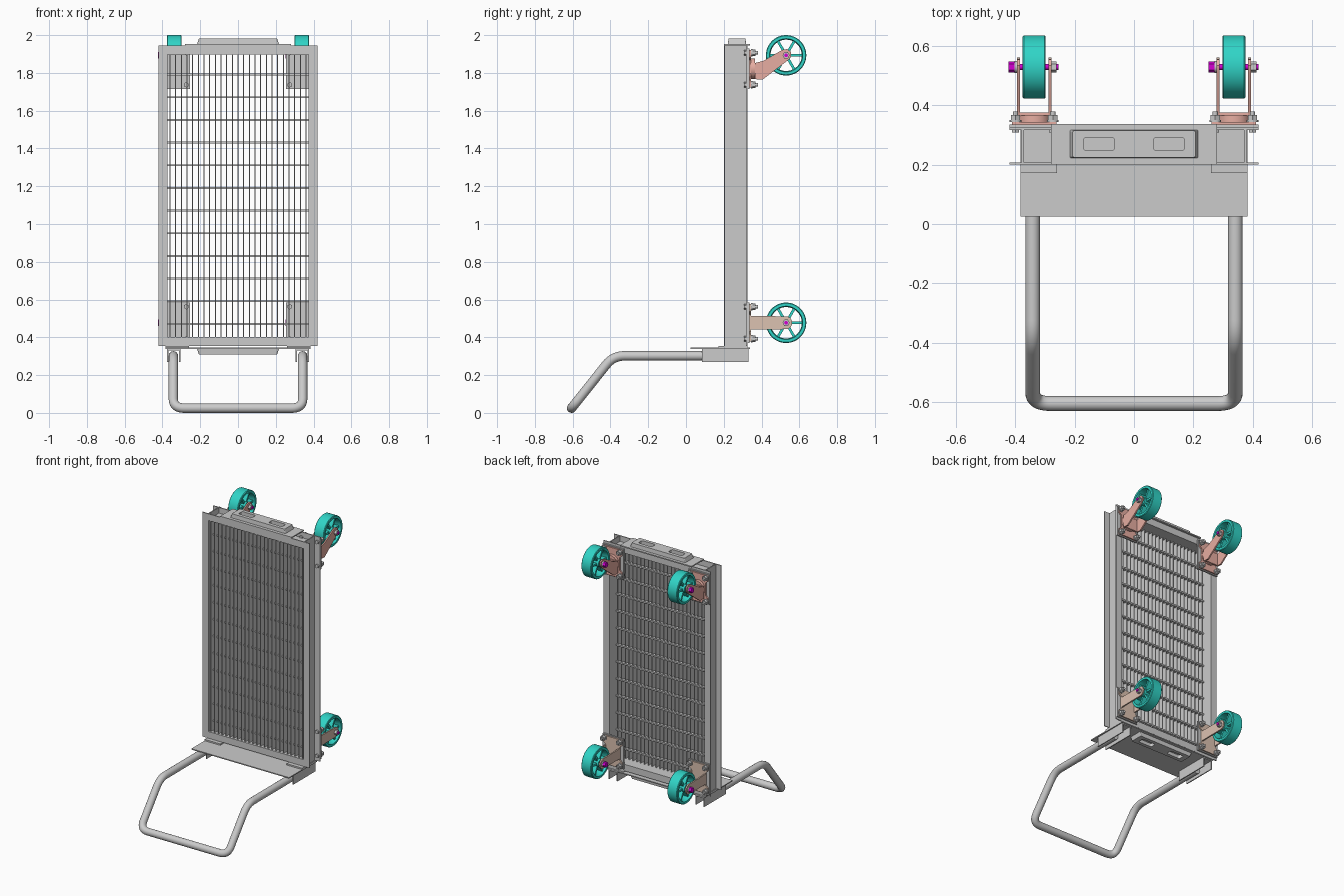
import bpy, bmesh, math
from mathutils import Vector, Matrix

if "Cube" in bpy.data.objects:
    bpy.data.objects.remove(bpy.data.objects["Cube"])


def material(name, rgb):
    m = bpy.data.materials.new(name)
    m.diffuse_color = (*rgb, 1)
    m.use_nodes = True
    m.node_tree.nodes["Principled BSDF"].inputs["Base Color"].default_value = m.diffuse_color
    return m


TEAL = material("teal", (0.03, 0.66, 0.57))
SALMON = material("salmon", (0.80, 0.42, 0.36))
TAN = material("tan", (0.72, 0.54, 0.44))
MAGENTA = material("magenta", (0.65, 0.0, 0.65))


def finish(name, bm, mat=None, smooth=False):
    bmesh.ops.recalc_face_normals(bm, faces=bm.faces)
    me = bpy.data.meshes.new(name)
    bm.to_mesh(me)
    bm.free()
    ob = bpy.data.objects.new(name, me)
    bpy.context.collection.objects.link(ob)
    if mat:
        me.materials.append(mat)
    if smooth:
        bpy.ops.object.select_all(action='DESELECT')
        ob.select_set(True)
        bpy.context.view_layer.objects.active = ob
        bpy.ops.object.shade_smooth_by_angle(angle=math.radians(35))
    return ob


def add_box(bm, x0, x1, y0, y1, z0, z1):
    m = Matrix.Translation(((x0 + x1) / 2, (y0 + y1) / 2, (z0 + z1) / 2))
    bmesh.ops.create_cube(bm, size=1, matrix=m @ Matrix.Diagonal((x1 - x0, y1 - y0, z1 - z0, 1)))


def boxes(name, items, mat=None):
    bm = bmesh.new()
    for b in items:
        add_box(bm, *b)
    return finish(name, bm, mat)


def add_cyl(bm, axis, p, r, length, n=24):
    """Cylinder centred at p along axis x or y."""
    rot = Matrix.Rotation(math.pi / 2, 4, 'Y' if axis == 'x' else 'X')
    bmesh.ops.create_cone(bm, cap_ends=True, segments=n, radius1=r, radius2=r, depth=length,
                          matrix=Matrix.Translation(p) @ rot)


def add_prism(bm, pts, lo, hi, to3d):
    """Extrude a closed 2D profile between lo and hi."""
    a = [bm.verts.new(to3d(u, v, lo)) for u, v in pts]
    b = [bm.verts.new(to3d(u, v, hi)) for u, v in pts]
    bm.faces.new(a)
    bm.faces.new(b[::-1])
    for i in range(len(pts)):
        j = (i + 1) % len(pts)
        bm.faces.new((a[i], a[j], b[j], b[i]))


def yz(u, v, w):
    return (w, u, v)


def xy(u, v, w):
    return (u, v, w)


# Frame: outward-opening channels on all four sides
Z0, Z1, XO, XI, F, B = 0.355, 1.945, 0.42, 0.372, 0.20, 0.325
T = 0.007
for s, side in ((-1, "left"), (1, "right")):
    lo, hi = sorted((s * XI, s * XO))
    wl, wh = sorted((s * XI, s * (XI + T)))
    boxes(side + "_rail", [(lo, hi, F, F + T, Z0, Z1), (lo, hi, B - T, B, Z0, Z1),
                           (wl, wh, F + T, B - T, Z0, Z1)])
for name, za, zb, w in (("bottom_rail", Z0, 0.402, 0.395), ("top_rail", 1.898, Z1, 1.898)):
    boxes(name, [(-XI, XI, F, F + T, za, zb), (-XI, XI, B - T, B, za, zb),
                 (-XI, XI, F + T, B - T, w, w + T)])

# Grating: deep upright bars with cross bars
boxes("grating_bars", [(x - 0.0025, x + 0.0025, 0.207, 0.252, 0.402, 1.898)
                       for x in (-0.36 + 0.03 * i for i in range(25))])
boxes("grating_cross_bars", [(-XI, XI, 0.232, 0.254, z - 0.005, z + 0.005)
                             for z in (0.471 + 0.12 * i for i in range(12))])


def rounded(cx, cy, hx, hy, r, n=5):
    pts = []
    for k, (sx, sy) in enumerate(((1, 1), (-1, 1), (-1, -1), (1, -1))):
        for i in range(n + 1):
            a = math.pi / 2 * (k + i / n)
            pts.append((cx + sx * (hx - r) + r * math.cos(a), cy + sy * (hy - r) + r * math.sin(a)))
    return pts


# End covers with a slotted raised pad
cut = bmesh.new()
for x in (-0.118, 0.118):
    for za, zb in ((1.957, 2.0), (0.29, 0.334)):
        add_prism(cut, rounded(x, 0.27, 0.053, 0.021, 0.01), za, zb, xy)
cutter = finish("slot_cutter", cut)
cutter.hide_render = True
cutter.hide_viewport = True
for name, za, zb in (("top_pad", 1.952, 1.981), ("bottom_pad", 0.339, 0.31)):
    bm = bmesh.new()
    a = [bm.verts.new((x, y, za)) for x, y in rounded(0, 0.27, 0.217, 0.048, 0.006)]
    b = [bm.verts.new((x, y, zb)) for x, y in rounded(0, 0.27, 0.207, 0.045, 0.006)]
    bm.faces.new(a)
    bm.faces.new(b[::-1])
    for i in range(len(a)):
        j = (i + 1) % len(a)
        bm.faces.new((a[i], a[j], b[j], b[i]))
    pad = finish(name, bm)
    mod = pad.modifiers.new("slots", 'BOOLEAN')
    mod.operation, mod.solver, mod.object = 'DIFFERENCE', 'EXACT', cutter
boxes("top_cover", [(-0.28, 0.28, F, 0.338, Z1, 1.953)])
boxes("toe_plate", [(-0.383, 0.383, 0.025, 0.338, 0.338, 0.345)])
boxes("toe_plate_spacers", [(-0.383, -0.26, 0.172, B, 0.345, Z0), (0.26, 0.383, 0.172, B, 0.345, Z0)])

# Handle sockets: inverted channels under the toe plate
for s, side in ((-1, "left"), (1, "right")):
    c = s * 0.34
    boxes(side + "_handle_socket", [(c - 0.035, c - 0.028, 0.085, 0.332, 0.27, 0.338),
                                    (c + 0.028, c + 0.035, 0.085, 0.332, 0.27, 0.338),
                                    (c - 0.028, c + 0.028, 0.085, 0.332, 0.331, 0.338)])

# Bent tube handle
corners = [Vector(p) for p in ((-0.342, 0.22, 0.302), (-0.342, -0.385, 0.302), (-0.342, -0.606, 0.025),
                               (0.342, -0.606, 0.025), (0.342, -0.385, 0.302), (0.342, 0.22, 0.302))]
path = [corners[0]]
for p, c, n in zip(corners, corners[1:], corners[2:]):
    a, b = c + (p - c).normalized() * 0.06, c + (n - c).normalized() * 0.06
    for i in range(9):
        t = i / 8
        path.append(a * (1 - t) ** 2 + c * 2 * t * (1 - t) + b * t * t)
path.append(corners[-1])
cu = bpy.data.curves.new("handle", 'CURVE')
cu.dimensions = '3D'
cu.bevel_depth, cu.bevel_resolution, cu.use_fill_caps = 0.025, 6, True
sp = cu.splines.new('POLY')
sp.points.add(len(path) - 1)
for pt, v in zip(sp.points, path):
    pt.co = (*v, 1)
sp.use_smooth = True
bpy.context.collection.objects.link(bpy.data.objects.new("handle", cu))


def wheel(name, c):
    """Six-spoke wheel turning on x."""
    bm = bmesh.new()
    n = 48
    for prof in ([(-0.039, 0.088), (-0.039, 0.103), (-0.035, 0.107), (0.035, 0.107), (0.039, 0.103),
                  (0.039, 0.088), (0.012, 0.083), (-0.012, 0.083)],
                 [(-0.039, 0.011), (-0.039, 0.026), (0.039, 0.026), (0.039, 0.011)]):
        rings = [[bm.verts.new((x, r * math.cos(2 * math.pi * i / n), r * math.sin(2 * math.pi * i / n)))
                  for x, r in prof] for i in range(n)]
        for i in range(n):
            a, b = rings[i], rings[(i + 1) % n]
            for j in range(len(prof)):
                k = (j + 1) % len(prof)
                bm.faces.new((a[j], a[k], b[k], b[j]))
    for i in range(6):
        new = bmesh.ops.create_cube(bm, size=1, matrix=Matrix.Rotation(i * math.pi / 3, 4, 'X')
                                    @ Matrix.Translation((0, 0.054, 0)) @ Matrix.Diagonal((0.05, 0.064, 0.014, 1)))
    bmesh.ops.translate(bm, verts=bm.verts, vec=c)
    finish(name, bm, TEAL, True)


def caster(name, cx, pz, wz, swivel):
    wheel(name + "_wheel", (cx, 0.53, wz))
    boxes(name + "_mount_plate", [(cx - 0.083, cx + 0.083, B, 0.335, pz - 0.107, pz + 0.107)])
    # Cross-shaped coloured plate and fork
    bm = bmesh.new()
    half = [(0.075, 0.1), (0.075, 0.06), (0.058, 0.045)]
    outline = half + [(x, -z) for x, z in half[::-1]]
    outline += [(-x, -z) for x, z in outline]
    add_prism(bm, [(cx + x, pz + z) for x, z in outline], 0.335, 0.345, lambda u, v, w: (u, w, v))
    if swivel:
        add_cyl(bm, 'y', (cx, 0.355, pz), 0.055, 0.022, 32)
        add_box(bm, cx - 0.058, cx + 0.058, 0.364, 0.376, pz - 0.055, pz + 0.03)
        leg = [(0.364, -0.055), (0.405, -0.058), (0.54, 0.045), (0.557, 0.065), (0.555, 0.09),
               (0.535, 0.104), (0.51, 0.1), (0.41, 0.042), (0.364, 0.03)]
    else:
        leg = [(0.345, -0.036)] + [(0.53 + 0.032 * math.cos(a), 0.034 * math.sin(a)) for a in
                                   (math.pi * (i / 10 - 0.5) for i in range(11))] + [(0.345, 0.036)]
    for x in (cx - 0.058, cx + 0.048):
        add_prism(bm, [(y, pz + z) for y, z in leg], x, x + 0.01, yz)
    finish(name + "_fork", bm, SALMON if swivel else TAN, True)
    # Axle bolt with head on the left, nuts in grey
    bm = bmesh.new()
    add_cyl(bm, 'x', (cx, 0.53, wz), 0.01, 0.166, 16)
    add_cyl(bm, 'x', (cx - 0.076, 0.53, wz), 0.019, 0.02, 6)
    finish(name + "_axle", bm, MAGENTA, True)
    bm = bmesh.new()
    add_cyl(bm, 'x', (cx + 0.067, 0.53, wz), 0.019, 0.018, 6)
    add_cyl(bm, 'x', (cx - 0.062, 0.53, wz), 0.02, 0.008, 20)
    # Mounting bolts at the plate corners
    for sx in (-1, 1):
        for sz in (-1, 1):
            x, z = cx + sx * 0.063, pz + sz * 0.085
            add_cyl(bm, 'y', (x, 0.358, z), 0.009, 0.044, 12)
            add_cyl(bm, 'y', (x, 0.348, z), 0.02, 0.006, 20)
            add_cyl(bm, 'y', (x, 0.359, z), 0.018, 0.018, 6)
            add_cyl(bm, 'y', (x, 0.314, z), 0.014, 0.012, 6)
    finish(name + "_fasteners", bm, None, True)


for s, side in ((-1, "left"), (1, "right")):
    caster("upper_" + side + "_caster", s * 0.337, 1.822, 1.893, True)
    caster("lower_" + side + "_caster", s * 0.337, 0.477, 0.477, False)
